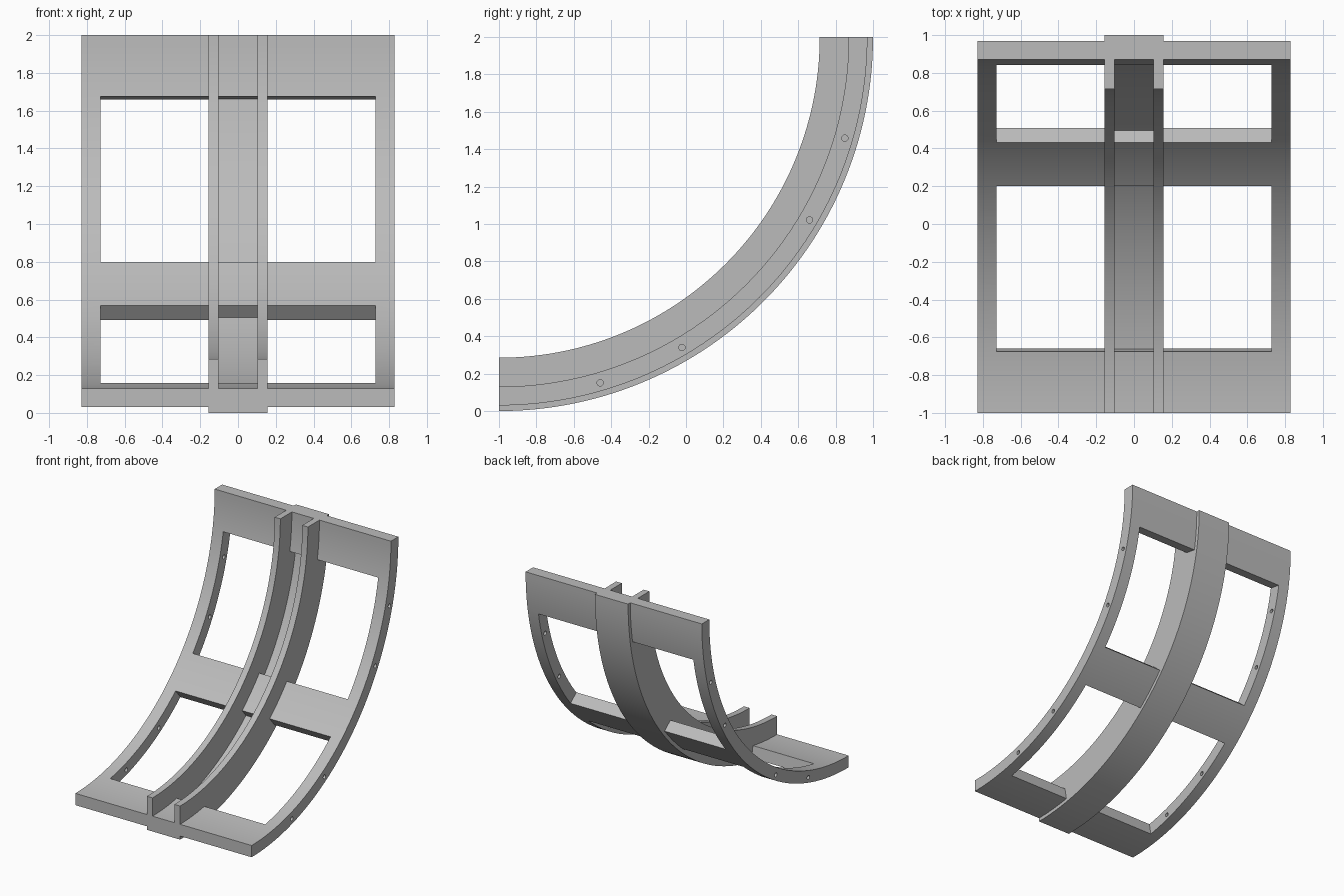
import bpy
import bmesh
from math import sin, cos, radians
from mathutils import Matrix, Vector

cube = bpy.data.objects.get("Cube")
if cube:
    bpy.data.objects.remove(cube)

# Everything curves around one axis, parallel to x
AXIS_Y, AXIS_Z = -1.0, 2.0
STEP = 1.25  # degrees per segment

grey = bpy.data.materials.new("light grey")
grey.use_nodes = True
colour = (0.5, 0.5, 0.5, 1)
grey.diffuse_color = colour
grey.node_tree.nodes["Principled BSDF"].inputs["Base Color"].default_value = colour


def on_arc(x, radius, degrees):
    a = radians(degrees)
    return Vector((x, AXIS_Y + radius * sin(a), AXIS_Z - radius * cos(a)))


def sweep(bm, profile, start, end):
    """Sweep a closed (x, radius) profile between two angles."""
    count = round((end - start) / STEP)
    rings = [[bm.verts.new(on_arc(x, r, start + (end - start) * i / count))
              for x, r in profile] for i in range(count + 1)]
    n = len(profile)
    faces = [bm.faces.new((a[j], a[(j + 1) % n], b[(j + 1) % n], b[j]))
             for a, b in zip(rings, rings[1:]) for j in range(n)]
    faces += [bm.faces.new(rings[0]), bm.faces.new(rings[-1])]
    bmesh.ops.recalc_face_normals(bm, faces=faces)


def box(half_width, r0, r1):
    return [(-half_width, r0), (half_width, r0), (half_width, r1), (-half_width, r1)]


def make_object(name, bm):
    mesh = bpy.data.meshes.new(name)
    bm.to_mesh(mesh)
    bm.free()
    mesh.materials.append(grey)
    obj = bpy.data.objects.new(name, mesh)
    bpy.context.collection.objects.link(obj)
    return obj


# Curved frame plate
bm = bmesh.new()
sweep(bm, box(0.828, 1.87, 1.97), 0, 90)
frame = make_object("curved_frame", bm)

# Cutter: two wide windows with radial ends, and bolt holes in the side rails
bm = bmesh.new()
for start, end in ((10, 40), (50, 80)):
    sweep(bm, box(0.728, 1.8, 2.05), start, end)
for side in (-1, 1):
    for angle in (16.3, 30.5, 59.5, 73.7):
        place = Matrix.Translation(on_arc(side * 0.79, 1.927, angle))
        bmesh.ops.create_cone(bm, cap_ends=True, segments=20, radius1=0.017, radius2=0.017,
                              depth=0.2, matrix=place @ Matrix.Rotation(radians(90), 4, 'Y'))
cutter = make_object("window_cutter", bm)
cutter.hide_render = True

cut = frame.modifiers.new("windows", 'BOOLEAN')
cut.operation = 'DIFFERENCE'
cut.solver = 'EXACT'
cut.use_self = True
cut.object = cutter
bpy.context.view_layer.update()
evaluated = frame.evaluated_get(bpy.context.evaluated_depsgraph_get())
frame.data = bpy.data.meshes.new_from_object(evaluated)
frame.modifiers.clear()
bpy.data.objects.remove(cutter)

# Central U-shaped channel, open towards the inside of the curve
bm = bmesh.new()
half = [(0.103, 1.95), (0.103, 1.715), (0.156, 1.715), (0.156, 2.0)]
sweep(bm, half + [(-x, r) for x, r in reversed(half)], 0, 90)
channel = make_object("centre_channel", bm)

# Smooth curves, sharp corners
bpy.ops.object.select_all(action='DESELECT')
for obj in (frame, channel):
    obj.select_set(True)
bpy.context.view_layer.objects.active = frame
bpy.ops.object.shade_smooth_by_angle(angle=radians(30))
